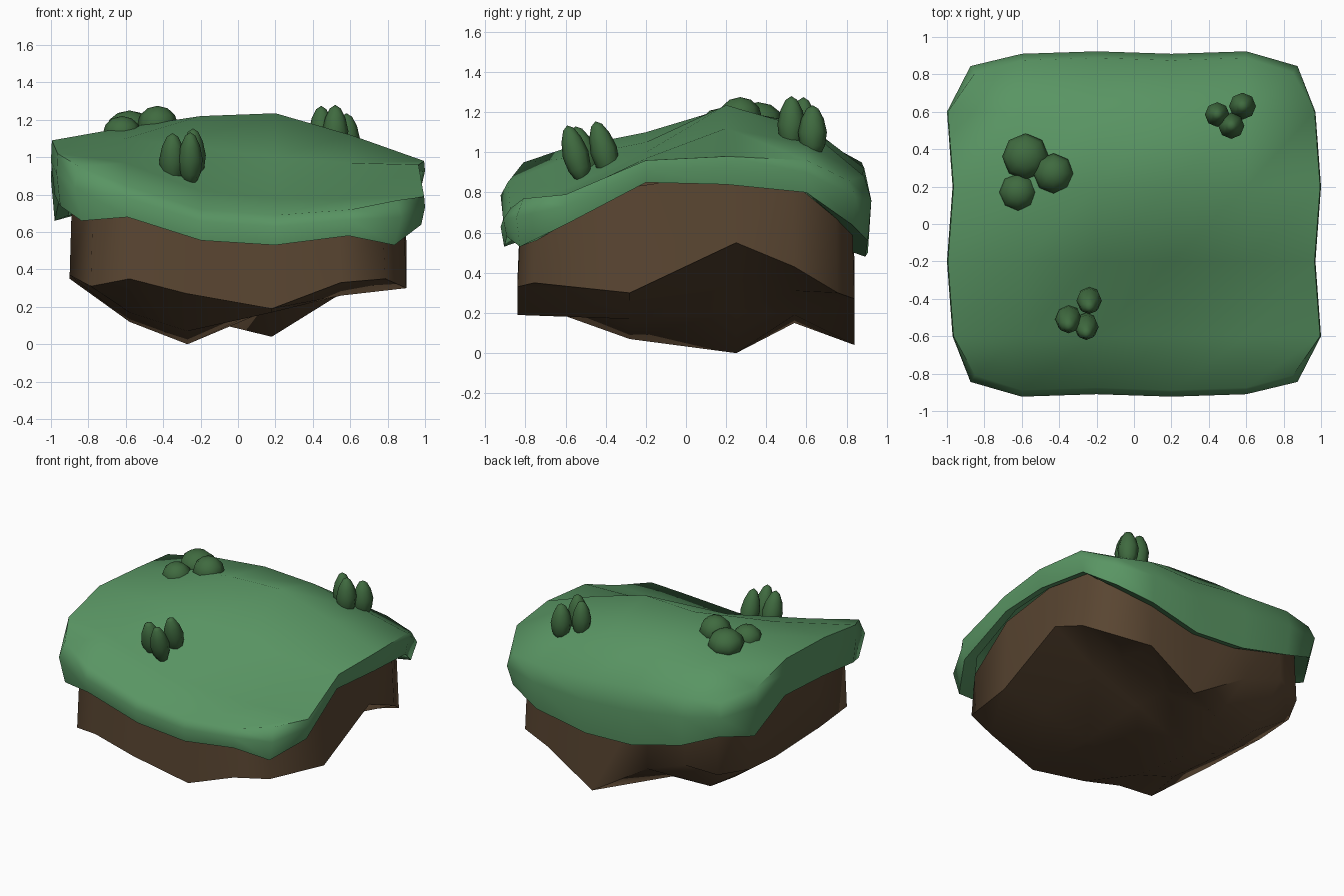
import bpy, bmesh, math
from mathutils import Vector, Matrix

if "Cube" in bpy.data.objects:
    bpy.data.objects.remove(bpy.data.objects["Cube"])


def material(name, color):
    m = bpy.data.materials.new(name)
    m.diffuse_color = (*color, 1)
    m.use_nodes = True
    m.node_tree.nodes["Principled BSDF"].inputs["Base Color"].default_value = m.diffuse_color
    return m


GRASS = material("grass_green", (0.10, 0.30, 0.125))
LEAF = material("leaf_green", (0.05, 0.145, 0.05))
DIRT = material("dirt_brown", (0.10, 0.06, 0.031))


def finish(bm, name, mat, angle):
    bmesh.ops.recalc_face_normals(bm, faces=bm.faces)
    me = bpy.data.meshes.new(name)
    bm.to_mesh(me)
    bm.free()
    me.materials.append(mat)
    ob = bpy.data.objects.new(name, me)
    bpy.context.collection.objects.link(ob)
    bpy.ops.object.select_all(action='DESELECT')
    ob.select_set(True)
    bpy.context.view_layer.objects.active = ob
    bpy.ops.object.shade_smooth_by_angle(angle=math.radians(angle))
    return ob


def border(nx, ny):
    """Grid border indices, counter-clockwise from the front left corner."""
    return ([(i, 0) for i in range(nx - 1)] + [(nx - 1, j) for j in range(ny - 1)] +
            [(i, ny - 1) for i in range(nx - 1, 0, -1)] + [(0, j) for j in range(ny - 1, 0, -1)])


def sheet(bm, pos, nx, ny):
    v = {(i, j): bm.verts.new(pos(i, j)) for i in range(nx) for j in range(ny)}
    for i in range(nx - 1):
        for j in range(ny - 1):
            bm.faces.new((v[i, j], v[i + 1, j], v[i + 1, j + 1], v[i, j + 1]))
    return [v[k] for k in border(nx, ny)]


def skirt(bm, ring, points):
    new = [bm.verts.new(p) for p in points]
    n = len(ring)
    for k in range(n):
        bm.faces.new((ring[k], ring[(k + 1) % n], new[(k + 1) % n], new[k]))
    return new


# Grass: hilly top sheet with a rounded, drooping rim
GX = [-0.965, -0.6, -0.2, 0.2, 0.6, 0.965]
GY = [-0.875, -0.6, -0.2, 0.2, 0.6, 0.875]
HEIGHT = [[.95, .85, .72, .69, .72, .77],
          [1.02, .97, .82, .78, .78, .79],
          [1.09, 1.10, 1.05, 1.00, .97, .96],
          [1.08, 1.16, 1.22, 1.235, 1.12, .98],
          [1.02, 1.10, 1.14, 1.12, 1.04, .96],
          [.95, .95, .92, .88, .88, .86]]
RIM_LOW = [.66, .68, .555, .53, .58,
           .53, .64, .85, .84, .80,
           .64, .56, .48, .50, .60,
           .70, .66, .80, .80, .74]


def height(x, y):
    def cell(a, t):
        t = min(max(t, a[0]), a[-1])
        i = max(k for k in range(5) if a[k] <= t)
        return i, (t - a[i]) / (a[i + 1] - a[i])
    (i, u), (j, v) = cell(GX, x), cell(GY, y)
    lo = HEIGHT[j][i] * (1 - u) + HEIGHT[j][i + 1] * u
    hi = HEIGHT[j + 1][i] * (1 - u) + HEIGHT[j + 1][i + 1] * u
    return lo * (1 - v) + hi * v


def grass_pos(i, j):
    x, y = GX[i], GY[j]
    if i in (0, 5) and j in (0, 5):
        x, y = x * 0.88, y * 0.925
    elif i in (0, 5) and (i + j) % 2 == 0:
        x *= 1.031
    elif j in (0, 5) and (i + j) % 2:
        y *= 1.015
    return Vector((x, y, HEIGHT[j][i]))


bm = bmesh.new()
ring = sheet(bm, grass_pos, 6, 6)
outer, lower, inner = [], [], []
for (i, j), low in zip(border(6, 6), RIM_LOW):
    p = grass_pos(i, j)
    sx = (i == 5) - (i == 0)
    sy = (j == 5) - (j == 0)
    wx = 0.025 if sx and sy else 0.005
    wy = 0.035
    outer.append((p.x + sx * wx, p.y + sy * wy, low + (p.z - low) * 0.62))
    lower.append((p.x * 0.985, p.y + sy * wy * 0.5, low))
    inner.append((p.x * 0.91, p.y * 0.925, low + 0.03))
for points in (outer, lower, inner):
    ring = skirt(bm, ring, points)
ob = finish(bm, "grass_top", GRASS, 65)
widest = max(abs(v.co.x) for v in ob.data.vertices)
for v in ob.data.vertices:
    v.co.x /= widest

# Dirt: jagged underside, cut corners, walls rising into the grass
DX = [-0.9, -0.58, -0.27, 0.18, 0.55, 0.9]
DY = [-0.84, -0.28, 0.25, 0.54, 0.84]
UNDER = [[.31, .35, .27, .19, .33, .35],
         [.37, .17, .07, .17, .26, .30],
         [.35, .12, .00, .21, .35, .55],
         [.37, .16, .15, .19, .31, .43],
         [.38, .43, .32, .04, .27, .30]]


def dirt_pos(i, j):
    x, y = DX[i], DY[j]
    if i in (0, 5) and j in (0, 4):
        x, y = x * 0.875, y * 0.9
    return (x, y, UNDER[j][i])


bm = bmesh.new()
ring = sheet(bm, dirt_pos, 6, 5)
skirt(bm, ring, [(v.co.x * 0.98, v.co.y * 0.98, height(v.co.x, v.co.y) - 0.1) for v in ring])
finish(bm, "dirt_base", DIRT, 65)


# Plants: low-poly blobs, tapered for leaves
def clump(name, blobs, tilt, pointed):
    bm = bmesh.new()
    for x, y, z, r, h in blobs:
        new = bmesh.ops.create_uvsphere(bm, u_segments=8, v_segments=6, radius=1)['verts']
        for v in new:
            taper = 1 - 0.2 * max(v.co.z, 0) if pointed else 1
            v.co = Vector((v.co.x * r * taper, v.co.y * r * taper, v.co.z * h))
        rot = Matrix.Rotation(tilt, 4, 'X')
        bmesh.ops.transform(bm, matrix=Matrix.Translation((x, y, z)) @ rot, verts=new)
    finish(bm, name, LEAF, 50)


clump("leaf_tuft_front", [(-.35, -.51, .985, .072, .15), (-.24, -.41, 1.01, .068, .15),
                          (-.255, -.55, .99, .066, .15)], 0.28, True)
clump("leaf_tuft_back", [(.445, .585, 1.14, .066, .135), (.58, .63, 1.10, .072, .135),
                         (.52, .525, 1.14, .07, .14)], 0, True)
clump("round_bush", [(-.58, .36, 1.15, .125, .1), (-.43, .27, 1.175, .108, .1),
                     (-.62, .17, 1.13, .102, .09)], 0, False)
